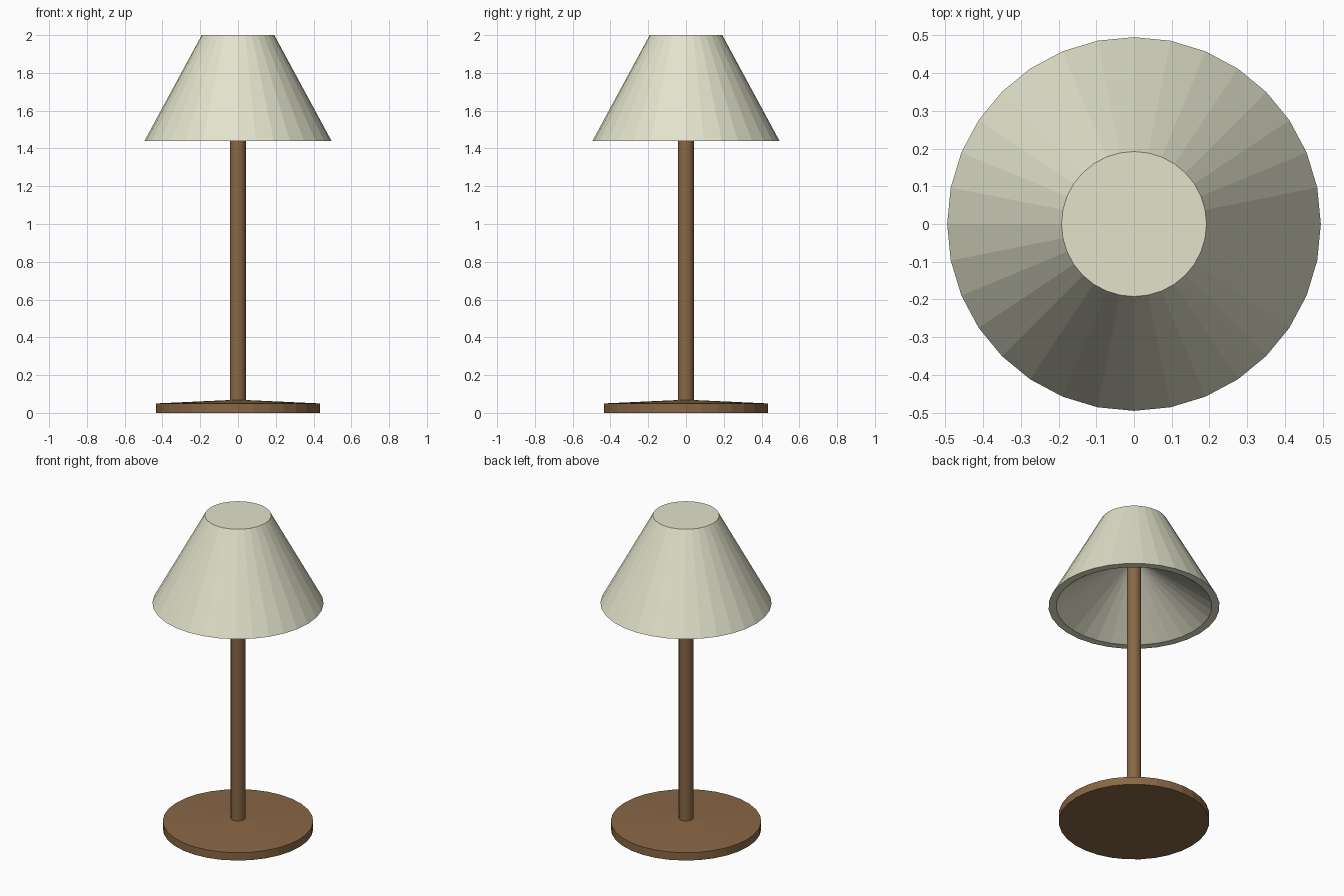
import bpy, bmesh, math

if "Cube" in bpy.data.objects:
    bpy.data.objects.remove(bpy.data.objects["Cube"])

SIDES = 32


def material(name, rgb):
    m = bpy.data.materials.new(name)
    m.diffuse_color = (*rgb, 1.0)
    m.use_nodes = True
    m.node_tree.nodes["Principled BSDF"].inputs["Base Color"].default_value = m.diffuse_color
    return m


def lathe(name, profile, mat):
    """Revolve (radius, z) points around z; radius 0 gives a single pole point."""
    bm = bmesh.new()
    rings = []
    for r, z in profile:
        if r == 0:
            rings.append([bm.verts.new((0, 0, z))] * SIDES)
        else:
            rings.append([bm.verts.new((r * math.cos(2 * math.pi * i / SIDES),
                                        r * math.sin(2 * math.pi * i / SIDES), z))
                          for i in range(SIDES)])
    for a, b in zip(rings, rings[1:]):
        for i in range(SIDES):
            j = (i + 1) % SIDES
            corners = list(dict.fromkeys((a[i], a[j], b[j], b[i])))
            bm.faces.new(corners)
    bmesh.ops.recalc_face_normals(bm, faces=bm.faces)
    mesh = bpy.data.meshes.new(name)
    bm.to_mesh(mesh)
    bm.free()
    mesh.materials.append(mat)
    obj = bpy.data.objects.new(name, mesh)
    bpy.context.collection.objects.link(obj)
    return obj


wood = material("brown_wood", (0.25, 0.135, 0.06))
cream = material("cream_fabric", (0.76, 0.76, 0.6))

# Round foot with a slightly domed top
lathe("base", [(0, 0), (0.435, 0), (0.435, 0.05), (0, 0.07)], wood)

# Straight post running up into the shade
lathe("pole", [(0, 0.05), (0.042, 0.05), (0.042, 1.76), (0, 1.76)], wood)

# Tapered shade: closed top, flat bottom rim, conical hollow underneath
lathe("shade", [(0, 2.0), (0.192, 2.0), (0.495, 1.44), (0.45, 1.44), (0, 1.76)], cream)
